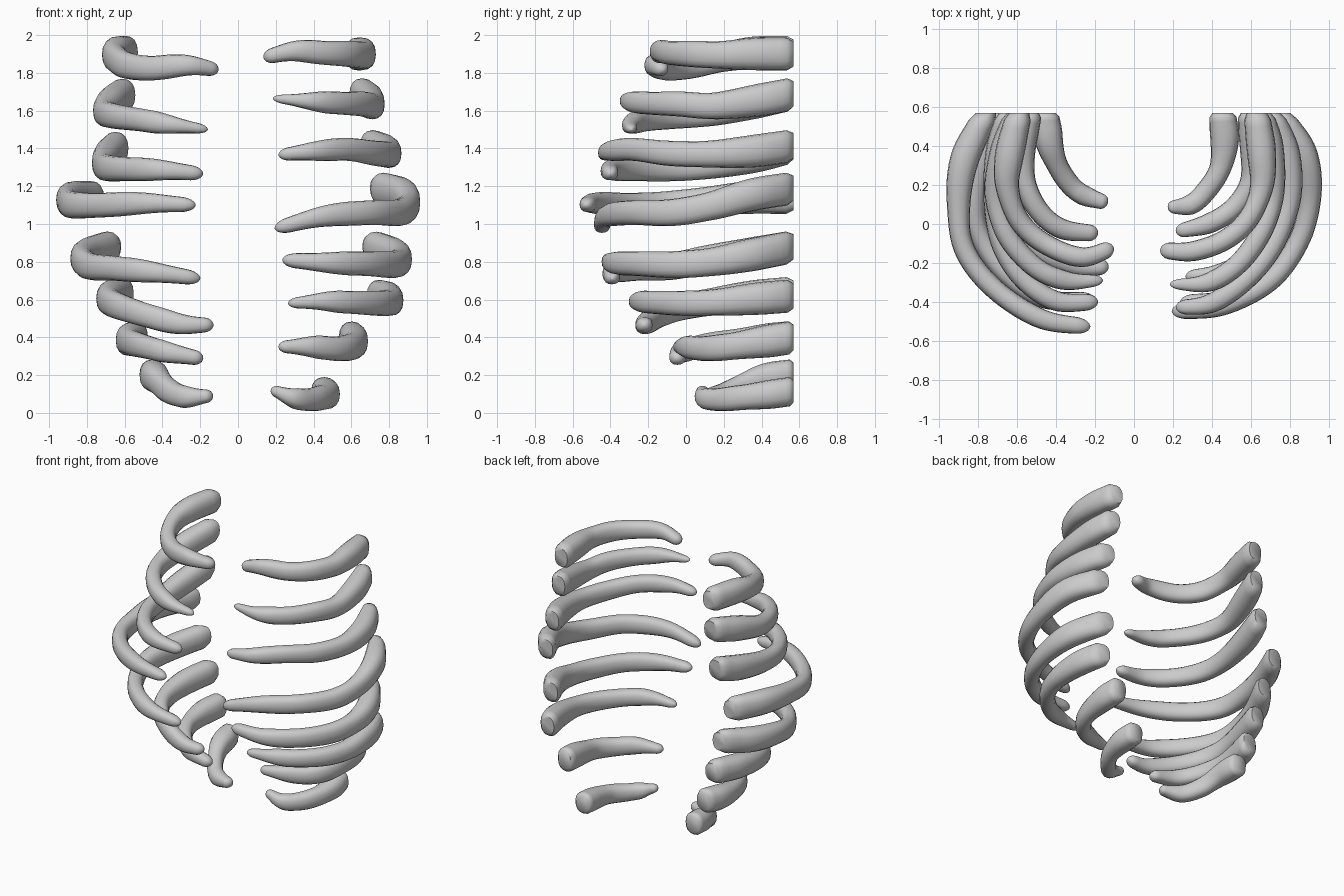
import bpy, bmesh, math
from mathutils import Vector

RINGS, SIDES = 48, 16


def spline(pts, u):
    # smooth Catmull-Rom position along the path, u in 0..1
    n = len(pts) - 1
    f = min(u * n, n - 1e-6)
    i = int(f)
    t = f - i
    p1, p2 = pts[i], pts[i + 1]
    p0 = pts[i - 1] if i > 0 else p1 * 2 - p2
    p3 = pts[i + 2] if i + 2 <= n else p2 * 2 - p1
    return 0.5 * (2 * p1 + (p2 - p0) * t + (2 * p0 - 5 * p1 + 4 * p2 - p3) * t * t
                  + (3 * p1 - p0 - 3 * p2 + p3) * t ** 3)


def taper(u, keys):
    # interpolate a radius between (u, radius) keys
    for (a, ra), (b, rb) in zip(keys, keys[1:]):
        if u <= b:
            k = (u - a) / (b - a)
            k = k * k * (3 - 2 * k)
            return ra + (rb - ra) * k
    return keys[-1][1]


def rib(name, path, back=0.087, mid=0.062, tip=0.038):
    pts = [Vector(p) for p in path]
    high = [(0, back), (0.12, back), (0.4, mid + 0.006), (0.72, mid * 0.96), (1, tip)]
    wide = [(0, 0.068), (0.13, 0.075), (0.45, 0.054), (0.78, 0.052), (1, min(tip + .004, 0.042))]
    bm = bmesh.new()
    rings = []
    for r in range(RINGS + 1):
        u = 1 - (1 - r / RINGS) ** 1.35
        c = spline(pts, u)
        tan = (spline(pts, min(u + 0.01, 1)) - spline(pts, max(u - 0.01, 0))).normalized()
        # flat back end faces straight backwards
        tan = Vector((0, -1, 0)).lerp(tan, min(1, u / 0.2)).normalized()
        side = tan.cross(Vector((0, 0, 1))).normalized()
        up = side.cross(tan)
        s = 1.0
        if u > 0.95:
            s = max(0.12, math.sqrt(max(0, 1 - ((u - 0.95) / 0.05) ** 2)))
        if r == 0:
            s = 0.76
        h, w = taper(u, high) * s, taper(u, wide) * s
        ring = []
        for k in range(SIDES):
            a = 2 * math.pi * k / SIDES
            ca, sa = math.cos(a), math.sin(a)
            # slightly squared oval
            x = math.copysign(abs(ca) ** 0.85, ca) * w
            z = math.copysign(abs(sa) ** 0.85, sa) * h
            ring.append(bm.verts.new(c + side * x + up * z))
        rings.append(ring)
    for a, b in zip(rings, rings[1:]):
        for k in range(SIDES):
            j = (k + 1) % SIDES
            bm.faces.new((a[k], a[j], b[j], b[k]))
    bm.faces.new(rings[0])
    bm.faces.new(rings[-1])
    bmesh.ops.recalc_face_normals(bm, faces=bm.faces)
    me = bpy.data.meshes.new(name)
    bm.to_mesh(me)
    bm.free()
    ob = bpy.data.objects.new(name, me)
    bpy.context.collection.objects.link(ob)
    bpy.ops.object.select_all(action='DESELECT')
    ob.select_set(True)
    bpy.context.view_layer.objects.active = ob
    bpy.ops.object.shade_smooth_by_angle(angle=math.radians(60))


# ribs on the -x side, top to bottom
rib("left_rib_1", [(-.59, .57, 1.91), (-.64, .35, 1.905), (-.65, .19, 1.88), (-.59, .02, 1.84),
                   (-.46, -.1, 1.825), (-.27, -.17, 1.84), (-.105, -.12, 1.815)], mid=.067)
rib("left_rib_2", [(-.6, .57, 1.69), (-.67, .35, 1.64), (-.705, .14, 1.59), (-.65, -.06, 1.57),
                   (-.51, -.22, 1.55), (-.35, -.29, 1.525), (-.16, -.29, 1.5)], tip=.025)
rib("left_rib_3", [(-.64, .57, 1.41), (-.69, .35, 1.355), (-.71, .1, 1.31), (-.68, -.1, 1.295),
                   (-.57, -.28, 1.29), (-.4, -.395, 1.285), (-.185, -.4, 1.265)], mid=.065)
rib("left_rib_4", [(-.76, .57, 1.14), (-.87, .33, 1.14), (-.9, .1, 1.12), (-.87, -.13, 1.1),
                   (-.72, -.33, 1.1), (-.48, -.485, 1.11), (-.225, -.53, 1.1)], mid=.067)
rib("left_rib_5", [(-.67, .57, .88), (-.79, .33, .84), (-.825, .1, .81), (-.78, -.08, .775),
                   (-.65, -.26, .765), (-.45, -.385, .745), (-.2, -.39, .71)], mid=.067)
rib("left_rib_6", [(-.61, .57, .635), (-.67, .35, .615), (-.68, .15, .59), (-.62, -.02, .56),
                   (-.48, -.145, .515), (-.3, -.215, .47), (-.13, -.22, .465)], mid=.065)
rib("left_rib_7", [(-.54, .57, .4), (-.575, .4, .385), (-.56, .22, .37), (-.49, .07, .35),
                   (-.37, -.025, .32), (-.185, -.05, .285)])
rib("left_rib_8", [(-.455, .57, .205), (-.43, .4, .18), (-.37, .26, .12),
                   (-.28, .16, .085), (-.135, .105, .09)], back=.08, tip=.033)

# ribs on the +x side, top to bottom
rib("right_rib_1", [(.63, .57, 1.9), (.655, .36, 1.9), (.655, .19, 1.895), (.59, .03, 1.9),
                    (.47, -.08, 1.905), (.3, -.14, 1.915), (.135, -.135, 1.88)], mid=.065)
rib("right_rib_2", [(.65, .57, 1.69), (.695, .38, 1.655), (.71, .15, 1.625), (.66, -.03, 1.635),
                    (.54, -.2, 1.64), (.38, -.3, 1.65), (.185, -.31, 1.665)], tip=.022)
rib("right_rib_3", [(.7, .57, 1.415), (.78, .35, 1.385), (.795, .12, 1.37), (.72, -.1, 1.375),
                    (.58, -.28, 1.395), (.4, -.405, 1.385), (.215, -.43, 1.365)], tip=.033)
rib("right_rib_4", [(.75, .57, 1.19), (.87, .35, 1.155), (.9, .13, 1.095), (.85, -.08, 1.06),
                    (.7, -.29, 1.06), (.45, -.42, 1.04), (.195, -.45, .975)], mid=.067)
rib("right_rib_5", [(.71, .57, .88), (.83, .34, .835), (.855, .14, .8), (.81, -.06, .785),
                    (.68, -.26, .79), (.48, -.385, .795), (.235, -.405, .81)], mid=.067)
rib("right_rib_6", [(.74, .57, .62), (.795, .38, .605), (.805, .16, .585), (.74, -.02, .58),
                    (.6, -.175, .585), (.45, -.25, .59), (.265, -.27, .58)], tip=.028)
rib("right_rib_7", [(.6, .57, .4), (.615, .4, .375), (.6, .22, .35), (.52, .09, .34),
                    (.39, .005, .35), (.215, -.04, .35)], mid=.065, tip=.032)
rib("right_rib_8", [(.455, .57, .115), (.465, .42, .095), (.44, .28, .08), (.37, .17, .07),
                    (.29, .1, .08), (.175, .085, .125)], back=.077, mid=.06, tip=.028)
